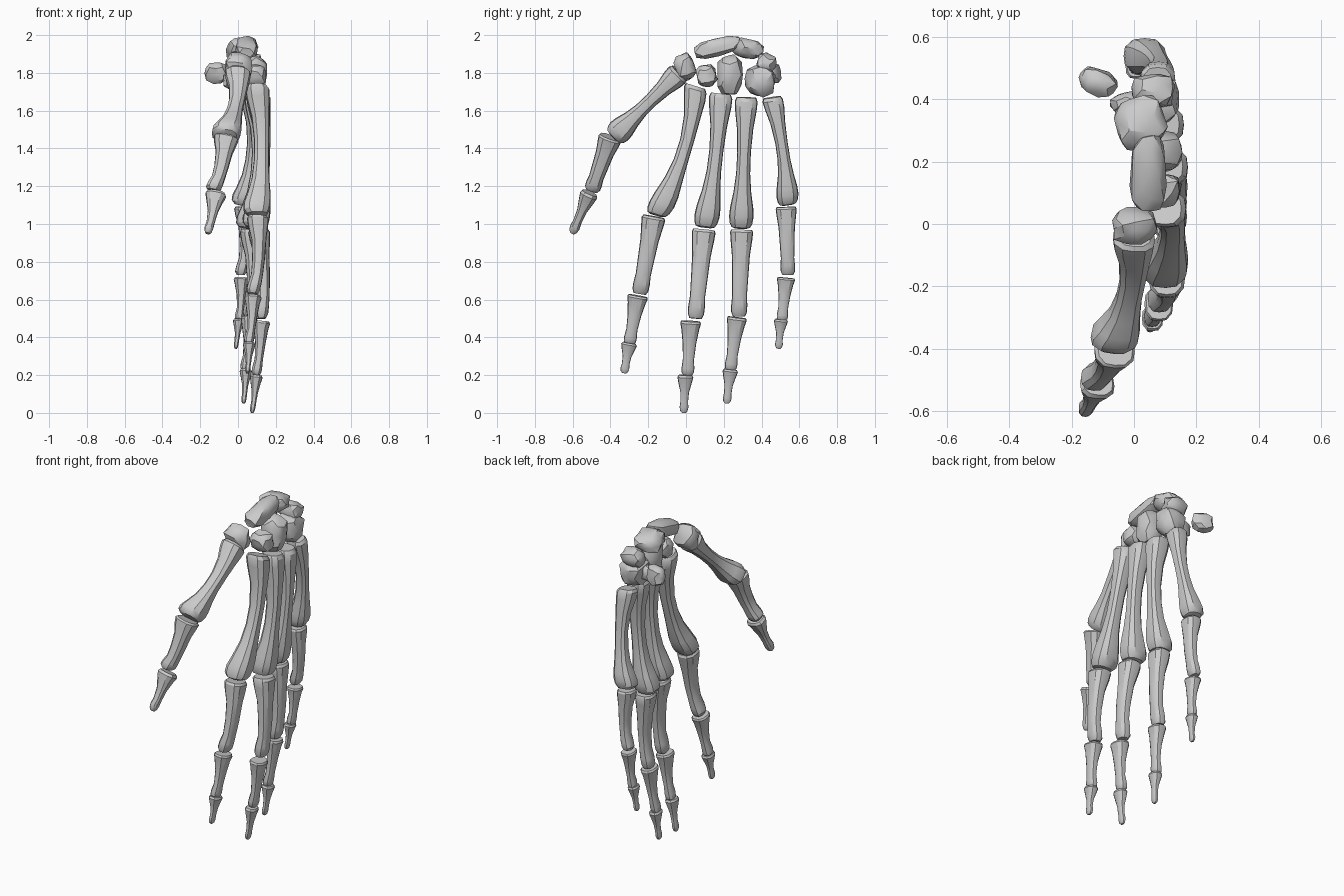
import bpy, bmesh, math, random
from mathutils import Vector, Matrix

if "Cube" in bpy.data.objects:
    bpy.data.objects.remove(bpy.data.objects["Cube"])

SIDES = 12
# Bone profiles: (position along bone, side scale, depth scale, dorsal shift)
METACARPAL = [(0, .86, .80, 0), (.03, 1, 1, 0), (.10, .95, .95, 0), (.24, .72, .74, .08),
              (.42, .60, .62, .10), (.58, .62, .62, .05), (.72, .78, .74, 0), (.84, 1.02, .98, -.1),
              (.91, 1.08, 1.12, -.2), (.96, 1.0, 1.08, -.22), (.99, .82, .85, -.15), (1, .5, .5, -.1)]
PHALANX = [(0, .90, .86, 0), (.03, 1, 1, 0), (.12, .94, .92, 0), (.3, .78, .68, .08),
           (.55, .70, .58, .12), (.75, .64, .54, .08), (.87, .70, .62, -.05), (.95, .68, .62, -.12),
           (1, .52, .42, -.12)]
MIDDLE = [(0, .92, .88, 0), (.04, 1, 1, 0), (.15, .86, .84, 0), (.4, .66, .60, .08),
          (.7, .54, .48, .06), (.88, .62, .58, -.05), (.96, .58, .54, -.08), (1, .42, .38, -.08)]
DISTAL = [(0, .85, .85, 0), (.06, 1, 1, 0), (.2, .85, .8, 0), (.45, .55, .50, .05),
          (.7, .48, .40, .05), (.85, .56, .42, 0), (.95, .46, .34, 0), (1, .24, .2, 0)]


def finish(name, bm):
    bmesh.ops.recalc_face_normals(bm, faces=bm.faces)
    me = bpy.data.meshes.new(name)
    bm.to_mesh(me)
    bm.free()
    ob = bpy.data.objects.new(name, me)
    bpy.context.collection.objects.link(ob)
    return ob


def bone(name, a, b, side, depth, profile, bow=(0, 0, 0)):
    """Loft elliptical rings from a to b, bowed sideways by a parabola."""
    a, b, bow = Vector(a), Vector(b), Vector(bow)
    d = (b - a).normalized()
    s = d.cross(Vector((1, 0, 0))).normalized()
    u = s.cross(d).normalized()
    if u.x < 0:
        u = -u
    bm = bmesh.new()
    rings = []
    for t, ws, wd, off in profile:
        c = a.lerp(b, t) + bow * 4 * t * (1 - t) + u * off * depth
        ring = []
        for i in range(SIDES):
            ang = 2 * math.pi * i / SIDES
            ca, sa = math.cos(ang), math.sin(ang)
            # slightly squared section, flatter on the palm side
            f = 1.0 + .10 * math.sin(2 * ang) ** 2
            ring.append(bm.verts.new(c + s * ca * f * ws * side + u * sa * f * wd * depth))
        rings.append(ring)
    for r, q in zip(rings, rings[1:]):
        for i in range(SIDES):
            j = (i + 1) % SIDES
            bm.faces.new((r[i], r[j], q[j], q[i]))
    bm.faces.new(rings[0])
    bm.faces.new(rings[-1])
    return finish(name, bm)


def carpal(name, loc, half, tilt=0, swing=0, seed=1):
    """Irregular faceted wrist bone."""
    rnd = random.Random(seed)
    bm = bmesh.new()
    bmesh.ops.create_icosphere(bm, subdivisions=2, radius=1)
    for v in bm.verts:
        n = v.co.normalized()
        p = (abs(n.x) ** 3.2 + abs(n.y) ** 3.2 + abs(n.z) ** 3.2) ** (-1 / 3.2)
        v.co = n * p * rnd.uniform(.86, 1.03)
    m = (Matrix.Translation(loc) @ Matrix.Rotation(math.radians(swing), 4, 'Z')
         @ Matrix.Rotation(math.radians(tilt), 4, 'X') @ Matrix.Diagonal((*half, 1)))
    bmesh.ops.transform(bm, matrix=m, verts=bm.verts)
    return finish(name, bm)


# Thumb
bone("thumb_metacarpal", (.0, -.035, 1.80), (-.055, -.385, 1.46), .062, .068, METACARPAL, (.012, 0, 0))
bone("thumb_proximal", (-.06, -.40, 1.46), (-.125, -.50, 1.175), .062, .066, PHALANX)
bone("thumb_distal", (-.115, -.51, 1.165), (-.16, -.602, .95), .048, .056, DISTAL)

# Fingers: metacarpal, then proximal, middle and distal phalanges
fingers = {
    "index": [((.10, .05, 1.73), (.11, -.16, 1.045), (.015, .045, 0)),
              ((.105, -.17, 1.04), (.085, -.245, .63)),
              ((.08, -.255, .62), (.06, -.30, .365)),
              ((.06, -.30, .37), (.05, -.328, .21))],
    "middle": [((.105, .185, 1.69), (.105, .10, .98), (.02, .012, 0)),
               ((.11, .095, .97), (.13, .05, .50)),
               ((.125, .025, .485), (.10, .008, .20)),
               ((.098, -.003, .20), (.075, -.012, 0))],
    "ring": [((.095, .32, 1.67), (.065, .29, .975), (.025, 0, 0)),
             ((.065, .295, .97), (.065, .28, .51)),
             ((.06, .27, .505), (.04, .235, .225)),
             ((.042, .235, .23), (.03, .215, .05))],
    "little": [((.075, .455, 1.67), (.035, .54, 1.10), (.02, .015, 0)),
               ((.03, .53, 1.09), (.02, .54, .73)),
               ((.018, .53, .715), (.008, .508, .49)),
               ((.004, .503, .495), (-.012, .49, .34))],
}
sizes = {"index": 1, "middle": 1, "ring": .97, "little": .88}
for finger, (mc, prox, mid, dist) in fingers.items():
    k = sizes[finger]
    bone(finger + "_metacarpal", mc[0], mc[1], .062 * k, .064 * k, METACARPAL, mc[2])
    bone(finger + "_proximal", *prox, .063 * k, .058 * k, PHALANX, (.008, 0, 0))
    bone(finger + "_middle", *mid, .055 * k, .046 * k, MIDDLE)
    bone(finger + "_distal", *dist, .042 * k, .034 * k, DISTAL)

# Wrist bones
carpal("trapezium", (.0, -.005, 1.83), (.075, .058, .075), 15, 0, 1)
carpal("trapezoid", (.085, .11, 1.785), (.065, .056, .06), 10, 0, 2)
carpal("capitate", (.085, .23, 1.79), (.07, .07, .11), 0, 0, 3)
carpal("hamate", (.07, .395, 1.755), (.075, .085, .085), -10, 0, 4)
carpal("hamate_hook", (-.03, .39, 1.76), (.05, .03, .05), 0, 15, 5)
carpal("scaphoid", (.045, .165, 1.935), (.06, .135, .048), 14, 0, 6)
carpal("lunate", (.02, .325, 1.93), (.085, .09, .055), -12, 10, 7)
carpal("triquetrum", (.06, .425, 1.85), (.07, .055, .055), -25, 0, 8)
carpal("pisiform", (-.115, .455, 1.80), (.065, .042, .06), 10, -25, 9)

# Smooth shading with sharp creases kept
bpy.ops.object.select_all(action='SELECT')
bpy.context.view_layer.objects.active = bpy.data.objects["capitate"]
bpy.ops.object.shade_smooth_by_angle(angle=math.radians(32))
